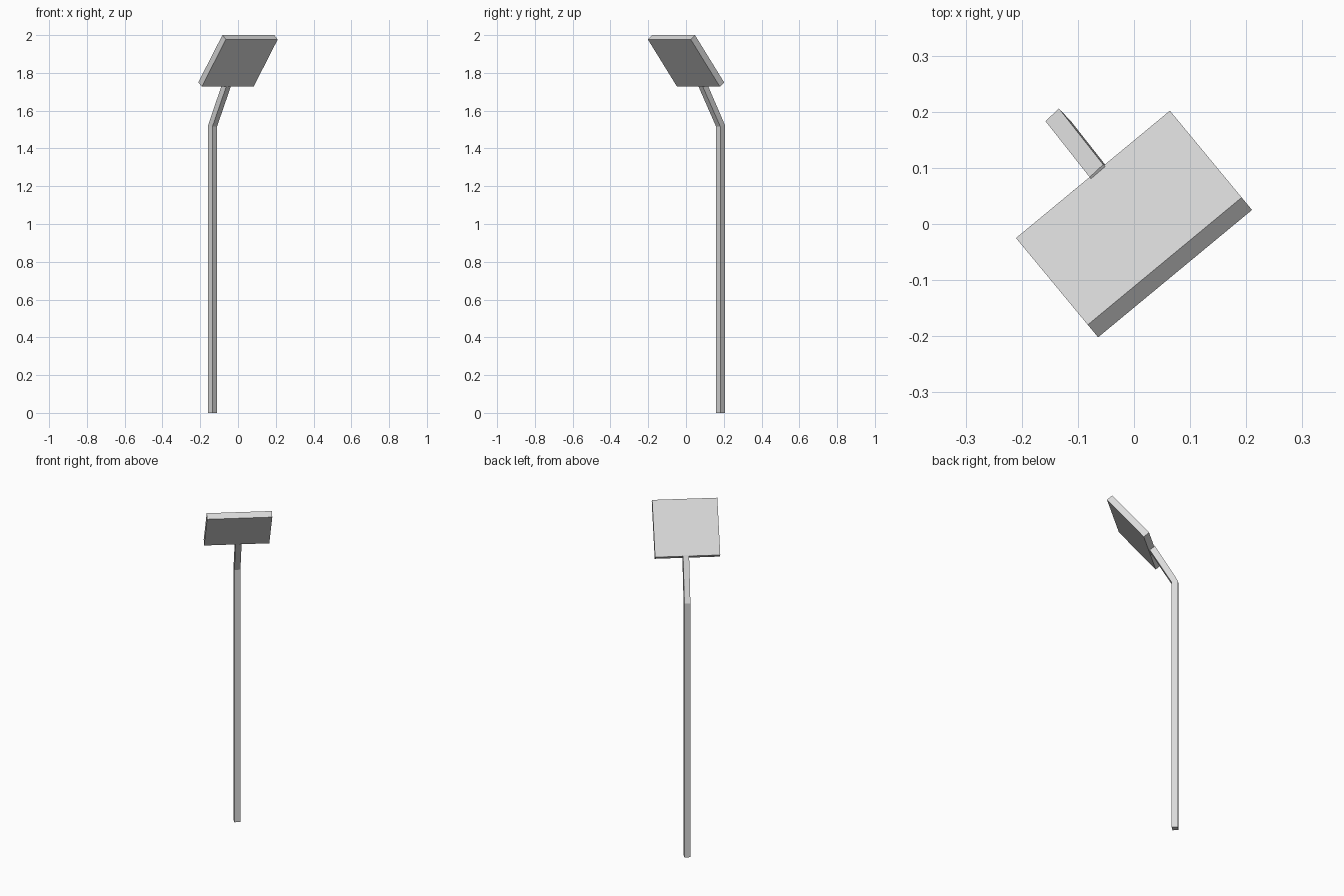
import bpy, bmesh
from math import radians, cos, sin
from mathutils import Vector, Matrix

if "Cube" in bpy.data.objects:
    bpy.data.objects.remove(bpy.data.objects["Cube"])

grey = bpy.data.materials.new("light grey")
grey.diffuse_color = (0.7, 0.7, 0.7, 1)
grey.use_nodes = True
grey.node_tree.nodes["Principled BSDF"].inputs["Base Color"].default_value = grey.diffuse_color


def make_object(name, bm):
    bmesh.ops.recalc_face_normals(bm, faces=bm.faces)
    mesh = bpy.data.meshes.new(name)
    bm.to_mesh(mesh)
    bm.free()
    mesh.materials.append(grey)
    obj = bpy.data.objects.new(name, mesh)
    bpy.context.collection.objects.link(obj)
    return obj


# tilted flat panel at the top
bm = bmesh.new()
bmesh.ops.create_cube(bm, size=1, matrix=Matrix.Diagonal((0.356, 0.321, 0.037, 1)))
panel = make_object("panel", bm)
panel.location = (0, 0, 1.8635)
panel.rotation_euler = (radians(-51.3), 0, radians(39.6))

# bent square post: straight pole, mitred bend, leaning arm
half = 0.0165
turn = radians(43)
side = Vector((cos(turn), sin(turn), 0))
front = Vector((sin(turn), -cos(turn), 0))
base = Vector((-0.1345, 0.1825, 0))
lean = Vector((0.078, -0.099, 0.228))


def ring(bm, centre, drop, squeeze=1.0):
    # square section whose front edge is lower by twice the drop
    verts = []
    for s, f in ((-1, -1), (1, -1), (1, 1), (-1, 1)):
        p = centre + side * half * s + front * half * f * squeeze
        p.z -= drop * f
        verts.append(bm.verts.new(p))
    return verts


bm = bmesh.new()
bend = base + Vector((0, 0, 1.52))
tip = bend + lean
rings = [ring(bm, base, 0), ring(bm, bend, 0.0043), ring(bm, tip, 0.0085, 0.93)]
for a, b in zip(rings, rings[1:]):
    for i in range(4):
        j = (i + 1) % 4
        bm.faces.new((a[i], a[j], b[j], b[i]))
bm.faces.new(rings[0])
bm.faces.new(rings[-1])
make_object("bent_post", bm)
